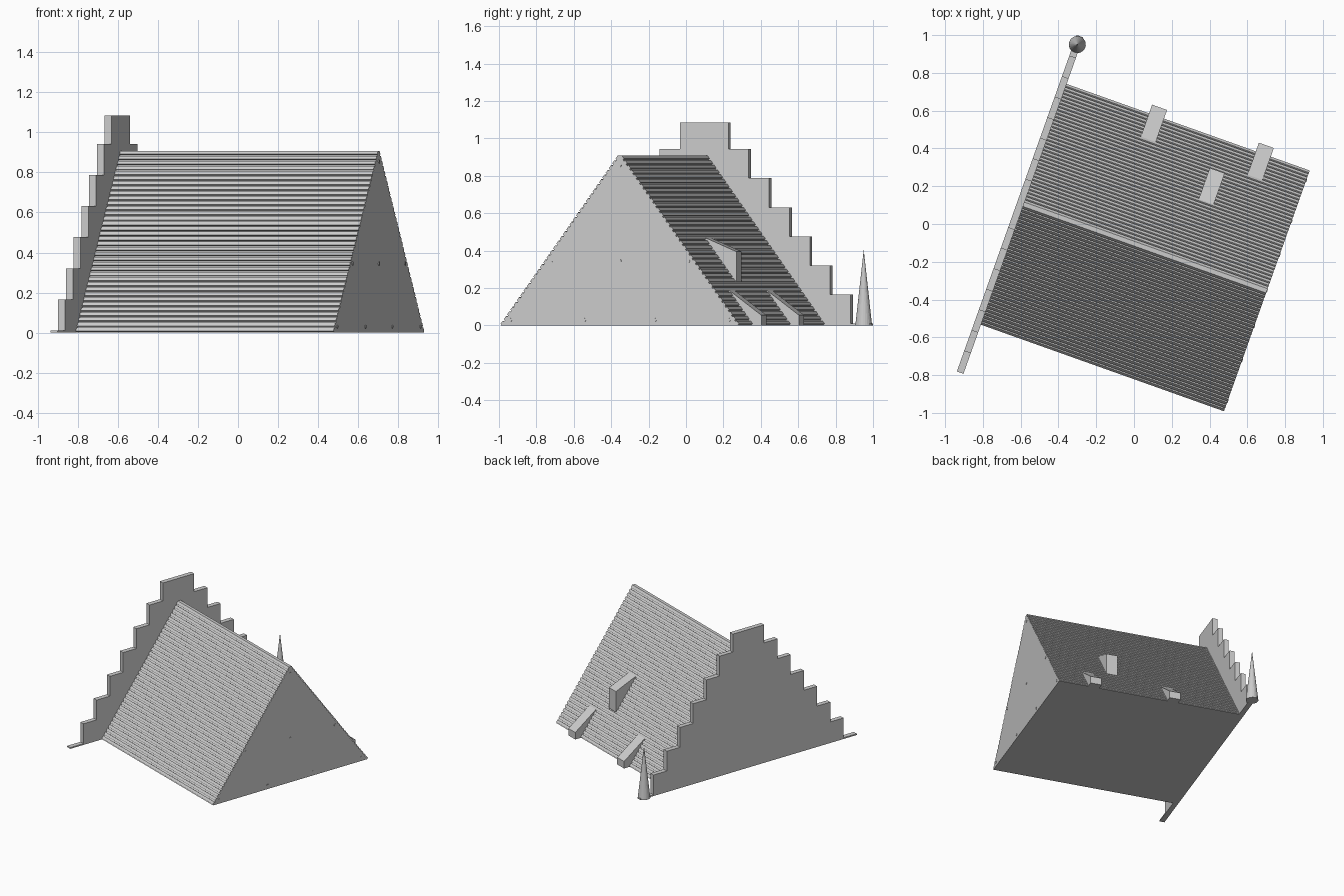
import bpy, bmesh
from math import radians
from mathutils import Matrix, Vector

cube = bpy.data.objects.get("Cube")
if cube:
    bpy.data.objects.remove(cube)

# One flat colour for everything
grey = bpy.data.materials.new("plain_grey")
grey.use_nodes = True
colour = (0.6, 0.6, 0.6, 1)
grey.diffuse_color = colour
grey.node_tree.nodes["Principled BSDF"].inputs["Base Color"].default_value = colour

# The house is turned about the vertical; parts are built along its own axes
FRAME = Matrix.Translation((0.06, -0.125, 0)) @ Matrix.Rotation(radians(-19.6), 4, 'Z')
HALF, RIDGE = 0.683, 0.908


def finish(name, bm):
    bmesh.ops.recalc_face_normals(bm, faces=bm.faces)
    mesh = bpy.data.meshes.new(name)
    bm.to_mesh(mesh)
    bm.free()
    obj = bpy.data.objects.new(name, mesh)
    obj.matrix_world = FRAME
    mesh.materials.append(grey)
    bpy.context.collection.objects.link(obj)
    return obj


def prism(name, profile, x0, x1):
    """Extrude a (y, z) profile along x."""
    bm = bmesh.new()
    face = bm.faces.new([bm.verts.new((x0, y, z)) for y, z in profile])
    out = bmesh.ops.extrude_face_region(bm, geom=[face])
    verts = [g for g in out["geom"] if isinstance(g, bmesh.types.BMVert)]
    bmesh.ops.translate(bm, verts=verts, vec=(x1 - x0, 0, 0))
    return finish(name, bm)


def mirrored(half):
    return half + [(-y, z) for y, z in reversed(half)]


# Roof body: slopes covered in thin raised battens, flat ridge
rows, depth = 36, 0.008
top, eave = Vector((0.012, RIDGE)), Vector((HALF, 0))
step = (eave - top) / rows
inward = Vector((step.y, -step.x)).normalized() * depth
slope = []
for i in range(rows):
    a = top + step * i
    b, c = a + step * 0.65, a + step
    slope += [a, b, b + inward, c + inward]
slope[-1] = Vector((HALF - depth, 0))
prism("roof_body", mirrored([tuple(p) for p in slope]), -HALF, HALF)

# Stepped gable wall
steps = []
for k in range(8):
    y = 0.137 + 0.1155 * k
    z = 1.085 if k == 0 else 0.01 + 0.1555 * (7 - k)
    if steps:
        steps.append((steps[-1][0], z))
    steps.append((y, z))
steps.append((steps[-1][0], 0))
wall = prism("stepped_wall", mirrored(steps), -0.72, -HALF)
wall.matrix_world = FRAME @ Matrix.Translation((0, -0.007, 0))


# Wedge dormers on the rear slope
def dormer(name, x, y0, y1, front_top, front_low):
    back = RIDGE * (1 - y0 / HALF)
    prism(name, [(y0, back), (y1, front_top), (y1, front_low), (y0, front_low)],
          x - 0.042, x + 0.042)


dormer("upper_dormer", 0.222, 0.327, 0.512, 0.395, 0.232)
for side, x in (("right", -0.178), ("left", 0.422)):
    dormer("lower_dormer_" + side, x, 0.54, 0.725, 0.055, 0)

# Pointed cone beside the wall
bm = bmesh.new()
bmesh.ops.create_cone(bm, cap_ends=True, segments=24, radius1=0.045, radius2=0,
                      depth=0.405, matrix=Matrix.Translation((-0.70, 0.892, 0.2025)))
finish("corner_cone", bm)

# Small studs on the gable
bm = bmesh.new()
studs = [(0, 0.855)]
studs += [(y, 0.345) for y in (-0.39, 0, 0.39)]
studs += [(y, 0.03) for y in (-0.62, -0.2, 0.2, 0.62)]
for y, z in studs:
    place = Matrix.Translation((HALF, y, z)) @ Matrix.Rotation(radians(90), 4, 'Y')
    bmesh.ops.create_cone(bm, cap_ends=True, segments=12, radius1=0.009,
                          radius2=0.009, depth=0.006, matrix=place)
finish("gable_studs", bm)
